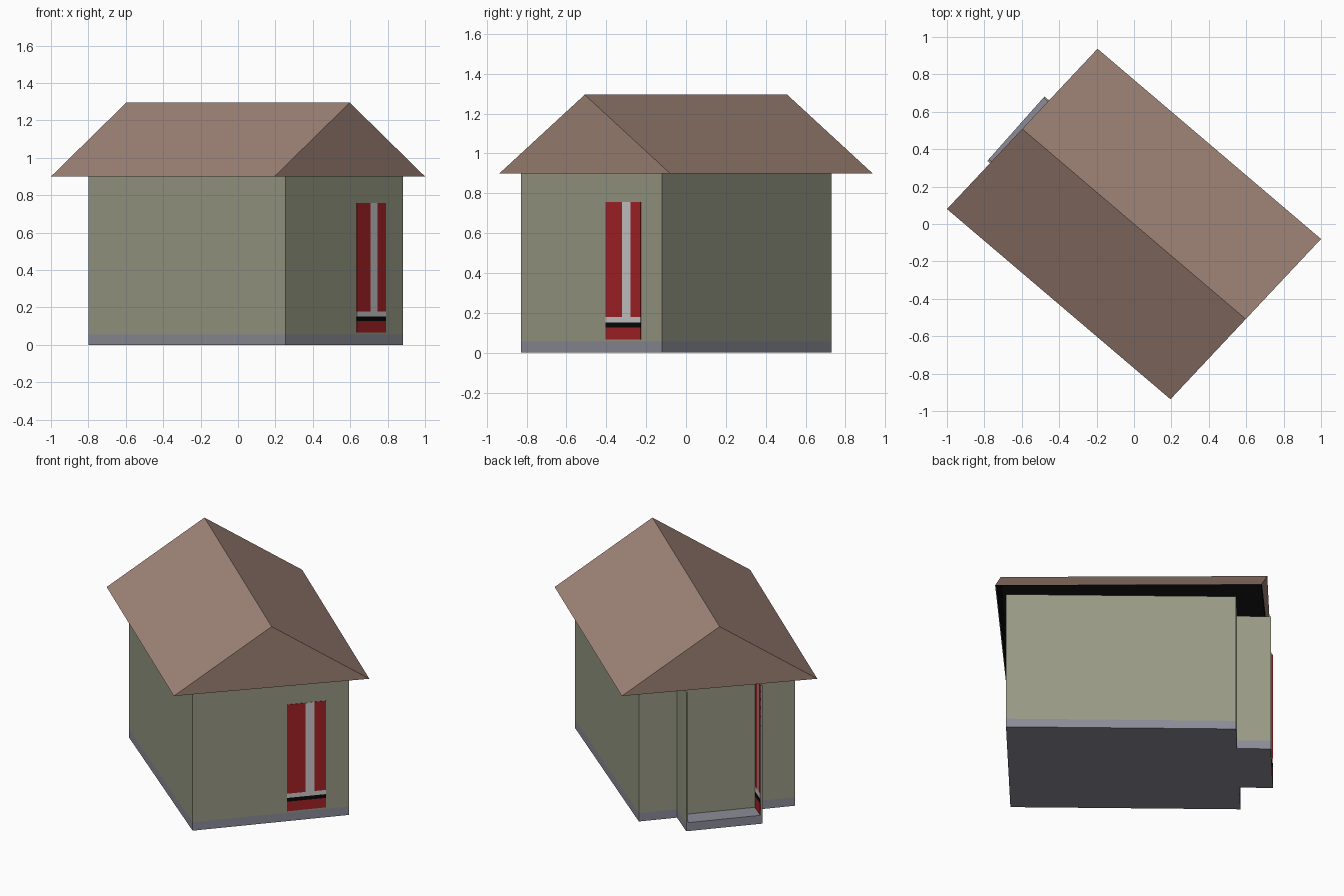
import bpy, bmesh
from mathutils import Vector

if "Cube" in bpy.data.objects:
    bpy.data.objects.remove(bpy.data.objects["Cube"])


def lin(c):
    c /= 255
    return c / 12.92 if c <= 0.04045 else ((c + 0.055) / 1.055) ** 2.4


def material(name, r, g, b):
    m = bpy.data.materials.new(name)
    m.diffuse_color = (lin(r), lin(g), lin(b), 1)
    m.use_nodes = True
    m.node_tree.nodes["Principled BSDF"].inputs["Base Color"].default_value = m.diffuse_color
    return m


WALL = material("sage wall", 152, 154, 133)
ROOF = material("brown roof", 160, 132, 119)
BASE = material("grey foundation", 140, 140, 152)
RED = material("door red", 165, 34, 38)
WHITE = material("door pale grey", 205, 203, 203)
BLACK = material("black", 8, 8, 8)

# Skewed floor plan: t runs across the gable ends, s runs from the far end (0)
# to the door end (-1); positive s is the porch
ORIGIN = Vector((-0.80, 0.022))
U = Vector((0.628, 0.708))
V = Vector((-1.054, 0.851))


def P(t, s):
    return ORIGIN + t * U + s * V


def mesh_object(name, verts, faces, mat, fix=True):
    me = bpy.data.meshes.new(name)
    me.from_pydata([tuple(v) for v in verts], [], faces)
    if fix:
        bm = bmesh.new()
        bm.from_mesh(me)
        bmesh.ops.recalc_face_normals(bm, faces=bm.faces)
        bm.to_mesh(me)
        bm.free()
    me.materials.append(mat)
    ob = bpy.data.objects.new(name, me)
    bpy.context.collection.objects.link(ob)
    return ob


def block(name, t0, t1, s0, s1, z0, z1, mat):
    c = [P(t0, s0), P(t1, s0), P(t1, s1), P(t0, s1)]
    verts = [(p.x, p.y, z) for z in (z0, z1) for p in c]
    faces = [(3, 2, 1, 0), (4, 5, 6, 7)]
    faces += [(i, (i + 1) % 4, (i + 1) % 4 + 4, i + 4) for i in range(4)]
    return mesh_object(name, verts, faces, mat)


# Foundation and walls
H, F = 0.9, 0.055
PT0, PT1, PS, REC = 0.27, 0.756, 0.146, 0.06
block("foundation", 0, 1, 0, -1, 0, F, BASE)
block("walls", 0, 1, 0, -1, F, H, WALL)

# Porch: floor slab, recessed front and two side wings
block("porch_floor", PT0, PT1, 0, PS, 0, F, BASE)
block("porch_front", PT0, PT1, 0, REC, F, H, WALL)
block("porch_wing_left", PT0, PT0 + 0.01, REC, PS, F, H, WALL)
block("porch_wing_right", PT1 - 0.01, PT1, REC, PS, F, H, WALL)


# Striped door panels made of thin plates (a, b are fractions across the panel)
def door(name, place, z0, z1):
    for part, a, b, lo, hi, mat in (
            ("kick_panel", 0, 1, 0, 0.09, RED),
            ("black_band", 0, 1, 0.09, 0.125, BLACK),
            ("pale_band", 0, 1, 0.125, 0.165, WHITE),
            ("red_left", 0, 0.47, 0.165, 1, RED),
            ("pale_stripe", 0.47, 0.71, 0.165, 1, WHITE),
            ("red_right", 0.71, 1, 0.165, 1, RED)):
        d = z1 - z0
        block(name + "_" + part, *place(a, b), z0 + lo * d, z0 + hi * d, mat)


door("front_door", lambda a, b: (0.604 + 0.248 * a, 0.604 + 0.248 * b, -0.999, -1.002),
     0.065, 0.757)
door("porch_panel", lambda a, b: (PT0 + 0.009, PT0 + 0.013,
                                  REC + (PS - REC) * a, REC + (PS - REC) * b), F, H)


# Gable roof, open underneath, with a black inner lining
def gable(name, k, drop, mat, inward):
    a, b = Vector((-1.0, 0.08)) * k, Vector((-0.195, 0.937)) * k
    m = (a + b) / 2
    top = 1.295 - drop
    verts = [(a.x, a.y, H), (b.x, b.y, H), (m.x, m.y, top),
             (-a.x, -a.y, H), (-b.x, -b.y, H), (-m.x, -m.y, top)]
    faces = [(0, 2, 1), (3, 5, 4), (0, 4, 5, 2), (1, 2, 5, 3)]
    if inward:
        faces = [f[::-1] for f in faces]
    return mesh_object(name, verts, faces, mat, False)


gable("roof", 1.0, 0.0, ROOF, False)
gable("roof_lining", 0.994, 0.006, BLACK, True)
